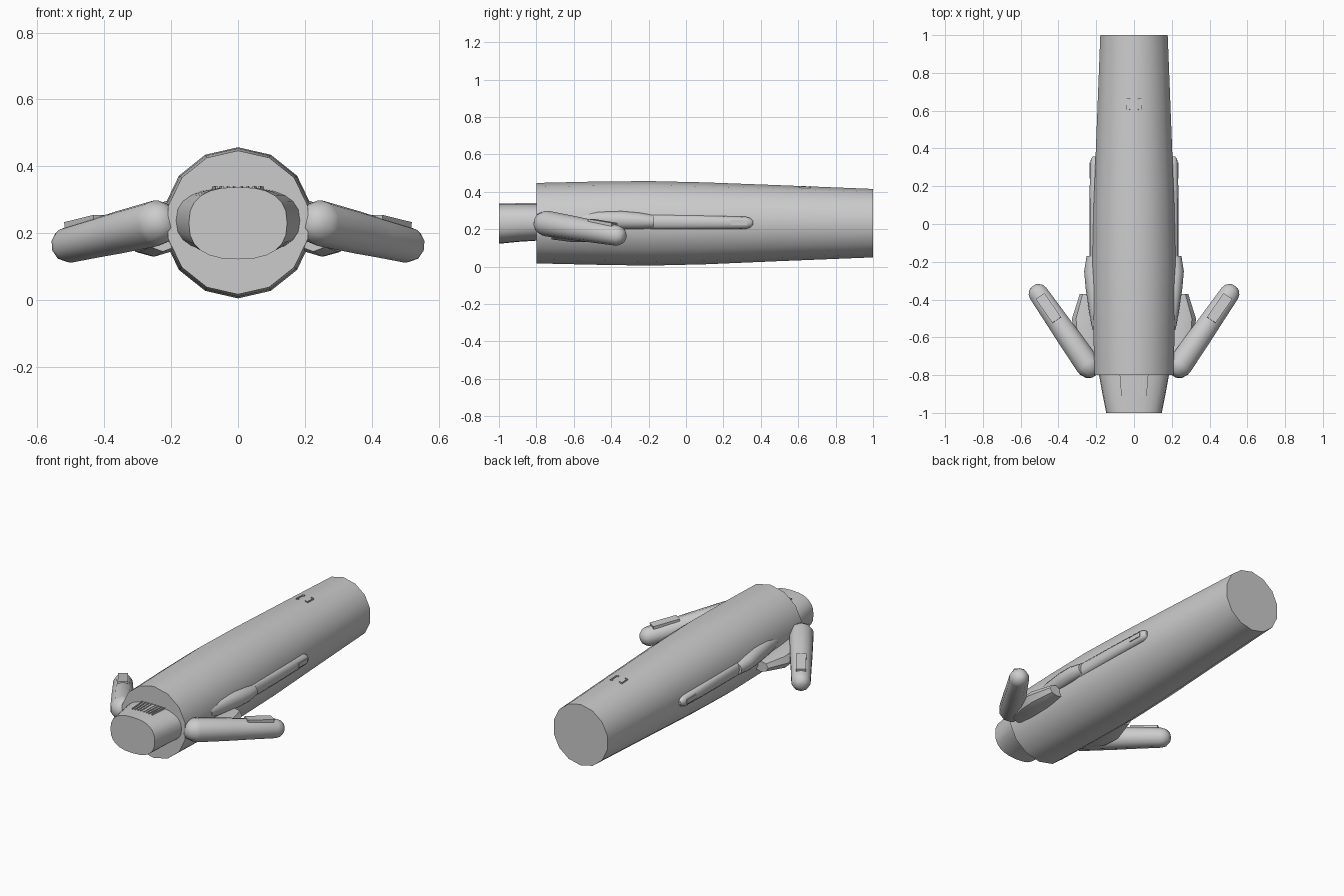
import bpy, bmesh, math
from mathutils import Vector

if "Cube" in bpy.data.objects:
    bpy.data.objects.remove(bpy.data.objects["Cube"])


def finish(name, bm, angle=40):
    bmesh.ops.recalc_face_normals(bm, faces=bm.faces)
    me = bpy.data.meshes.new(name)
    bm.to_mesh(me)
    bm.free()
    ob = bpy.data.objects.new(name, me)
    bpy.context.collection.objects.link(ob)
    bpy.ops.object.select_all(action='DESELECT')
    ob.select_set(True)
    bpy.context.view_layer.objects.active = ob
    bpy.ops.object.shade_smooth_by_angle(angle=math.radians(angle))
    return ob


def mirror_x(bm):
    geom = bm.verts[:] + bm.edges[:] + bm.faces[:]
    bmesh.ops.mirror(bm, geom=geom, axis='X', merge_dist=-1)


def loft(name, rings, sides, axis=(0, 1, 0), power=2.0, mirror=False, angle=40):
    """Skin rings of (centre, half width, half height) set square to an axis."""
    d = Vector(axis).normalized()
    u = d.cross(Vector((0, 0, 1))).normalized()
    v = u.cross(d)
    bm = bmesh.new()
    loops = []
    for c, rw, rh in rings:
        loop = []
        for i in range(sides):
            a = math.pi / 2 + math.tau * i / sides
            ca, sa = math.cos(a), math.sin(a)
            x = math.copysign(abs(ca) ** (2 / power), ca) * rw
            z = math.copysign(abs(sa) ** (2 / power), sa) * rh
            loop.append(bm.verts.new(Vector(c) + u * x + v * z))
        loops.append(loop)
    for a, b in zip(loops, loops[1:]):
        for i in range(sides):
            j = (i + 1) % sides
            bm.faces.new((a[i], a[j], b[j], b[i]))
    bm.faces.new(loops[0])
    bm.faces.new(loops[-1])
    if mirror:
        mirror_x(bm)
    return finish(name, bm, angle)


def bar(name, p, q, width, height, mirror=True):
    """Box running from p to q."""
    p, q = Vector(p), Vector(q)
    d = (q - p).normalized()
    u = d.cross(Vector((0, 0, 1))).normalized() * width / 2
    v = u.cross(d).normalized() * height / 2
    bm = bmesh.new()
    a, b = [[bm.verts.new(c + u * s + v * t) for s, t in
             ((-1, -1), (1, -1), (1, 1), (-1, 1))] for c in (p, q)]
    bm.faces.new(a)
    bm.faces.new(b)
    for i in range(4):
        j = (i + 1) % 4
        bm.faces.new((a[i], a[j], b[j], b[i]))
    if mirror:
        mirror_x(bm)
    return finish(name, bm, 30)


# Main fourteen-sided tube
loft("main_body", [((0, y, z), r, r) for y, z, r in (
    (-0.8, 0.232, 0.215), (-0.5, 0.232, 0.222), (-0.2, 0.231, 0.226),
    (0.1, 0.231, 0.219), (0.5, 0.232, 0.203), (1.0, 0.232, 0.183))], 14)

# Flattened nose
loft("nose", [((0, -1.0, 0.23), 0.147, 0.108),
              ((0, -0.9, 0.235), 0.167, 0.103),
              ((0, -0.79, 0.238), 0.187, 0.099)], 24, power=2.5)

# Nose vent ribs and top bracket marks
for i, x in enumerate((0.01, 0.028, 0.046, 0.064)):
    bar(f"nose_vent_{i}", (x, -0.91, 0.336), (x * 1.15, -0.79, 0.335), 0.006, 0.01)
bar("bracket_side", (0.037, 0.605, 0.426), (0.037, 0.665, 0.422), 0.005, 0.008)
for i, y in enumerate((0.607, 0.663)):
    bar(f"bracket_end_{i}", (0.022, y, 0.427), (0.039, y, 0.424), 0.005, 0.008)

# Swept arms with rounded ends
start, tip = Vector((0.245, -0.745, 0.23)), Vector((0.505, -0.37, 0.166))
d = (tip - start).normalized()
length = (tip - start).length
arm = [(-0.068, 0.025), (-0.05, 0.05), (-0.02, 0.066), (0.0, 0.069),
       (0.2, 0.064), (0.3, 0.06), (length, 0.055),
       (length + 0.025, 0.048), (length + 0.044, 0.03), (length + 0.05, 0.015)]
loft("arm", [(start + d * t, r, r) for t, r in arm], 10, d, mirror=True)

# Raised pad on each arm
up = Vector((0, 0, 0.053))
bar("arm_pad", start + d * 0.29 + up, start + d * 0.445 + up, 0.056, 0.024)

# Fin between arm and body
loft("arm_root_fin", [((0.225, -0.72, 0.19), 0.05, 0.045),
                      ((0.25, -0.6, 0.18), 0.07, 0.05),
                      ((0.255, -0.5, 0.178), 0.073, 0.048),
                      ((0.235, -0.37, 0.185), 0.052, 0.032)], 8, mirror=True)

# Side fairing ahead of the rail
loft("side_fairing", [((0.195, -0.56, 0.25), 0.025, 0.03),
                      ((0.205, -0.47, 0.25), 0.032, 0.044),
                      ((0.215, -0.34, 0.248), 0.041, 0.048),
                      ((0.22, -0.25, 0.244), 0.044, 0.044),
                      ((0.215, -0.17, 0.24), 0.036, 0.035)], 12, mirror=True)

# Long side rail with rounded end
loft("side_rail", [((0.207, -0.19, 0.239), 0.029, 0.041),
                   ((0.207, 0.05, 0.237), 0.029, 0.038),
                   ((0.204, 0.32, 0.234), 0.029, 0.033),
                   ((0.203, 0.345, 0.234), 0.025, 0.025),
                   ((0.202, 0.358, 0.234), 0.015, 0.012)], 12, power=2.3, mirror=True)
bar("rail_tip_panel", (0.2335, 0.24, 0.236), (0.232, 0.325, 0.234), 0.006, 0.026)
